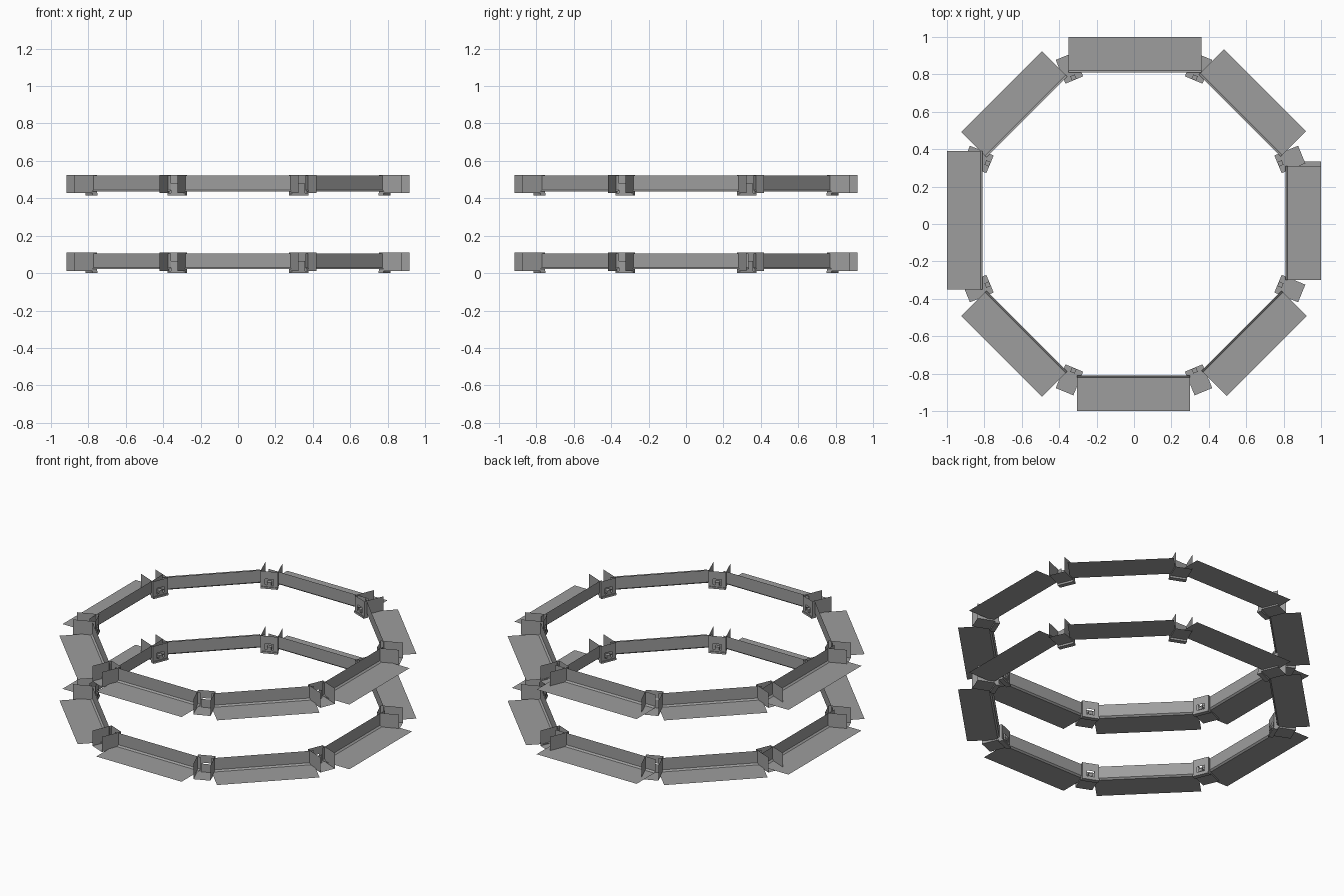
import bpy, math

if "Cube" in bpy.data.objects:
    bpy.data.objects.remove(bpy.data.objects["Cube"])

SEG = math.radians(45)

# dark grey painted steel
STEEL = bpy.data.materials.new("dark_grey_steel")
STEEL.diffuse_color = (0.34, 0.34, 0.34, 1.0)
STEEL.use_nodes = True
STEEL.node_tree.nodes["Principled BSDF"].inputs["Base Color"].default_value = STEEL.diffuse_color


def place(a, r, t, z):
    # polar frame: r outward, t tangential (counter-clockwise)
    return (r * math.cos(a) - t * math.sin(a), r * math.sin(a) + t * math.cos(a), z)


def make(name, a, z0, points, faces):
    me = bpy.data.meshes.new(name)
    me.from_pydata([place(a, r, t, z + z0) for r, t, z in points], [], faces)
    me.materials.append(STEEL)
    me.update()
    ob = bpy.data.objects.new(name, me)
    bpy.context.collection.objects.link(ob)
    return ob


def add_quad(pts, faces, quad):
    n = len(pts)
    pts.extend(quad)
    faces.append((n, n + 1, n + 2, n + 3))


# L-shaped rail: upright web, small chamfer, outward bottom flange
RAIL = [(0.81, 0.106), (0.81, 0.03), (0.82, 0.021), (1.0, 0.021)]


def rail(name, a, z0, t0, t1):
    pts = [(r, t, z) for r, z in RAIL for t in (t0, t1)]
    faces = [(2 * i, 2 * i + 1, 2 * i + 3, 2 * i + 2) for i in range(len(RAIL) - 1)]
    make(name, a, z0, pts, faces)


def add_box(pts, faces, r0, r1, t0, t1, z0, z1):
    n = len(pts)
    pts.extend((r, t, z) for r in (r0, r1) for t in (t0, t1) for z in (z0, z1))
    for f in ((0, 1, 3, 2), (4, 6, 7, 5), (0, 4, 5, 1),
              (2, 3, 7, 6), (0, 2, 6, 4), (1, 5, 7, 3)):
        faces.append(tuple(n + i for i in f))


def bracket(name, a, z0):
    pts, faces = [], []
    ri, ro, w, lo, hi = 0.838, 0.97, 0.051, 0.012, 0.11
    # side cheeks
    for t in (-w, w):
        add_quad(pts, faces, [(ri, t, lo), (ro, t, lo), (ro, t, hi), (ri, t, hi)])
    # floor
    add_quad(pts, faces, [(ri, -w, lo), (ro, -w, lo), (ro, w, lo), (ri, w, lo)])
    # inner plate framed around a slot
    for t0, t1, b, c in ((-w, -0.025, lo, hi), (0.025, w, lo, hi),
                         (-0.025, 0.025, 0.06, hi), (-0.025, 0.025, lo, 0.024)):
        add_quad(pts, faces, [(ri, t0, b), (ri, t1, b), (ri, t1, c), (ri, t0, c)])
    # slot backing and small hook tab
    add_quad(pts, faces, [(0.862, -0.03, lo), (0.862, 0.03, lo),
                          (0.862, 0.03, 0.065), (0.862, -0.03, 0.065)])
    add_box(pts, faces, 0.834, 0.86, -0.013, 0.013, 0.024, 0.042)
    # foot
    add_box(pts, faces, 0.833, 0.862, -w, w, 0.0, lo)
    make(name, a, z0, pts, faces)


# rail spans (counter-clockwise from the right side)
SPANS = [(-0.30, 0.31), (-0.30, 0.32), (-0.36, 0.35), (-0.305, 0.305),
         (-0.39, 0.35), (-0.305, 0.305), (-0.305, 0.30), (-0.30, 0.305)]

for ring, z0 in (("lower", 0.0), ("upper", 0.415)):
    for k, (t0, t1) in enumerate(SPANS):
        if k == 0 and ring == "lower":
            t1 = 0.335
        rail(f"{ring}_rail_{k}", k * SEG, z0, t0, t1)
        bracket(f"{ring}_corner_bracket_{k}", (k + 0.5) * SEG, z0)
